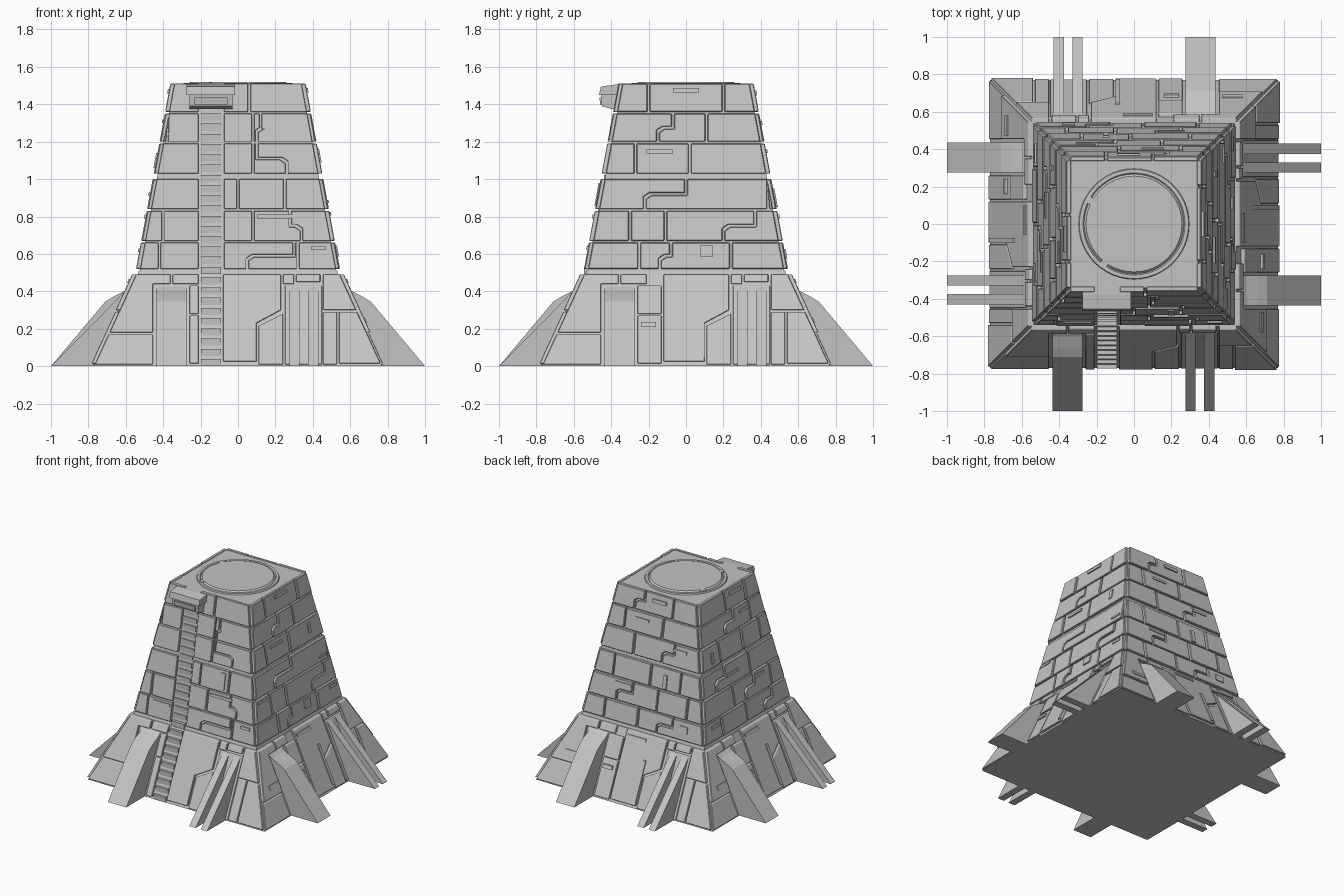
import bpy, bmesh, math
from mathutils import Matrix, Vector

cube = bpy.data.objects.get("Cube")
if cube:
    bpy.data.objects.remove(cube, do_unlink=True)

stone = bpy.data.materials.new("pale_grey_stone")
stone.use_nodes = True
stone.diffuse_color = (0.55, 0.55, 0.55, 1)
stone.node_tree.nodes["Principled BSDF"].inputs["Base Color"].default_value = (0.55, 0.55, 0.55, 1)

SPLIT, TOP = 0.5, 1.505
NAMES = ["front", "left", "back", "right"]
EDGE = 9  # stands for "as far as the corner"


def half(z):
    """Half width of the core at a height."""
    return 0.77 - 0.46 * z if z < SPLIT else 0.525 - 0.185 * (z - 0.51)


def finish(name, bm, bevel=0):
    bmesh.ops.recalc_face_normals(bm, faces=bm.faces)
    mesh = bpy.data.meshes.new(name)
    bm.to_mesh(mesh)
    bm.free()
    mesh.materials.append(stone)
    ob = bpy.data.objects.new(name, mesh)
    bpy.context.collection.objects.link(ob)
    if bevel:
        mod = ob.modifiers.new("chamfer", "BEVEL")
        mod.width, mod.segments = bevel, 1
        mod.limit_method = "ANGLE"
        mod.angle_limit = math.radians(50)
    return ob


def loft(bm, a, b):
    """Solid between two matching outlines."""
    va, vb = [bm.verts.new(p) for p in a], [bm.verts.new(p) for p in b]
    bm.faces.new(va)
    bm.faces.new(vb[::-1])
    for i in range(len(va)):
        j = (i + 1) % len(va)
        bm.faces.new((va[i], vb[i], vb[j], va[j]))


def on_side(side, u, out, z):
    return Matrix.Rotation(side * math.pi / 2, 3, "Z") @ Vector((u, -out, z))


def plate(bm, side, outline, d0, d1):
    """Plate lying on a sloping side, from an outline of (u, z) points."""
    def ring(d):
        pts = []
        for u, z in outline:
            h = half(z)
            pts.append(on_side(side, max(-h, min(h, u)), h + d, z))
        return pts
    loft(bm, ring(d0), ring(d1))


def rect(u0, u1, z0, z1):
    return [(u0, z0), (u1, z0), (u1, z1), (u0, z1)]


def slab(bm, side, profile, u0, u1):
    """Profile of (outward, z) points swept across a side."""
    loft(bm, *[[on_side(side, u, o, z) for o, z in profile] for u in (u0, u1)])


def square(h, z):
    return [(-h, -h, z), (h, -h, z), (h, h, z), (-h, h, z)]


# Cores of the skirt and the tower
for name, z0, z1 in (("skirt_core", 0, 0.49), ("tower_core", 0.505, TOP)):
    bm = bmesh.new()
    loft(bm, square(half(z0), z0), square(half(z1), z1))
    finish(name, bm)
bm = bmesh.new()
loft(bm, square(0.54, 0.48), square(0.53, 0.512))
finish("collar", bm)

# Tower panels: each row lists its joints; a pair is a stepped joint (bottom, top)
ROWS = [(0.52, 0.66), (0.67, 0.83), (0.84, 1.0), (1.03, 1.19), (1.2, 1.35), (1.36, 1.51)]
STAIR = (-0.205, -0.08)
FRONT = [[-0.42, (0.05, 0.3), 0.32], [-0.4, 0.08, (0.34, 0.28)], [0.0, 0.25],
         [0.08, (0.26, 0.1)], [-0.38, 0.08, (0.1, 0.12)], [0.06]]
LEFT = [[-0.25, (-0.14, -0.08), 0.24], [-0.3, -0.11, (0.2, 0.37)], [(-0.22, 0.0), 0.44],
        [-0.27, 0.02], [(-0.15, -0.07), 0.11], [-0.2, 0.2]]
BACK = [[-0.34, -0.05, (0.12, 0.25)], [(-0.25, -0.12), 0.1, 0.36], [-0.3, 0.02, 0.28],
        [-0.15, (0.1, 0.2)], [-0.25, 0.08], [(-0.18, -0.1), 0.15]]
RIGHT = [[-0.3, 0.0, (0.22, 0.32)], [-0.12, (0.02, 0.14), 0.34], [(-0.3, -0.18), 0.12],
         [-0.2, 0.08, 0.3], [(-0.1, 0.02), 0.22], [-0.05, 0.2]]
# Small raised slots: u, z, width, height
SLOTS = [[(0.2, 0.8, 0.19, 0.02), (0.2, 0.92, 0.035, 0.12), (-0.3, 0.635, 0.15, 0.02), (0.43, 0.63, 0.08, 0.02)],
         [(-0.4, 0.815, 0.11, 0.02), (0.11, 0.615, 0.07, 0.06), (0.37, 0.88, 0.09, 0.015),
          (-0.14, 1.148, 0.14, 0.02), (0.265, 1.125, 0.03, 0.075), (0, 1.475, 0.14, 0.025), (0.43, 0.63, 0.08, 0.02)],
         [(-0.2, 0.8, 0.14, 0.02), (0.15, 0.9, 0.03, 0.1), (0.25, 1.15, 0.12, 0.02),
          (-0.1, 1.3, 0.12, 0.02), (0.03, 1.46, 0.12, 0.025), (0.35, 0.6, 0.07, 0.05)],
         [(0.2, 0.8, 0.12, 0.02), (-0.1, 0.92, 0.14, 0.02), (-0.3, 1.1, 0.03, 0.08),
          (0.15, 1.31, 0.12, 0.02), (0.08, 1.47, 0.14, 0.025), (-0.38, 0.62, 0.1, 0.02)]]
GAP = 0.006


def joint(cut, z0, z1, shift):
    """Points of a panel joint from bottom to top."""
    if not isinstance(cut, tuple):
        return [(cut + shift, z0), (cut + shift, z1)]
    zm = (z0 + z1) / 2
    b, t = cut[0] + shift, cut[1] + shift
    rise = 0.02 if t > b else -0.02
    lift = -shift if t > b else shift
    return [(b, z0), (b, zm - 0.02 + lift), (b + rise * 1.5, zm + lift), (t, zm + lift), (t, z1)]


for side, layout in enumerate((FRONT, LEFT, BACK, RIGHT)):
    bm = bmesh.new()
    for r, ((z0, z1), cuts) in enumerate(zip(ROWS, layout)):
        spans = [(-EDGE, cuts + [EDGE])]
        if side == 0:
            low = [c for c in cuts if not isinstance(c, tuple) and c < STAIR[0]]
            spans = [(-EDGE, low + [STAIR[0]]), (STAIR[1], cuts[len(low):] + [EDGE])]
        for start, ends in spans:
            for n, end in enumerate(ends):
                left = joint(start, z0, z1, GAP)
                right = joint(end, z0, z1, -GAP)
                plate(bm, side, right + left[::-1], -0.005, 0.018 + 0.004 * ((n + r) % 2))
                start = end
    finish(NAMES[side] + "_tower_panels", bm, 0.004)
    bm = bmesh.new()
    for u, z, w, h in SLOTS[side]:
        plate(bm, side, rect(u - w / 2, u + w / 2, z - h / 2, z + h / 2), 0.015, 0.029)
    finish(NAMES[side] + "_tower_slots", bm)

# Skirt panels, buttresses and their frames
WIDE = [(0.5, 0), (1, 0), (0.71, 0.345), (0.66, 0.375), (0.6, 0.405), (0.57, 0.43), (0.5, 0.43)]
THIN = [(0.5, 0), (1, 0), (0.575, 0.43), (0.5, 0.43)]
for side in range(4):
    bm = bmesh.new()
    centre = STAIR[1] if side == 0 else -0.12
    plates = [
        (rect(-EDGE, -0.455, 0.01, 0.17), 0.012),
        ([(-EDGE, 0.18), (-0.455, 0.18), (-0.455, 0.44), (-0.36, 0.44), (-0.36, 0.49), (-EDGE, 0.49)], 0.022),
        (rect(-0.35, -0.21, 0.44, 0.49), 0.018),
        (rect(-0.26, -0.21 if side == 0 else -0.13, 0.015, 0.27), 0.015),
        (rect(-0.26, -0.21 if side == 0 else -0.13, 0.28, 0.43), 0.02),
        ([(centre, 0.025), (0.1, 0.025), (0.1, 0.23), (0.23, 0.3), (0.23, 0.49), (centre, 0.49)], 0.02),
        ([(0.11, 0.01), (0.24, 0.01), (0.24, 0.28), (0.11, 0.215)], 0.012),
        (rect(0.24, 0.3, 0.44, 0.49), 0.016),
        (rect(0.31, 0.44, 0.45, 0.49), 0.02),
        (rect(0.25, 0.45, 0.01, 0.43), 0.008),
        ([(0.455, 0.3), (EDGE, 0.3), (EDGE, 0.49), (0.455, 0.49)], 0.022),
        (rect(0.455, 0.53, 0.01, 0.29), 0.012),
        (rect(0.54, EDGE, 0.015, 0.29), 0.02),
    ]
    for outline, depth in plates:
        plate(bm, side, outline, -0.005, depth)
    finish(NAMES[side] + "_skirt_panels", bm, 0.003)
    if side:
        bm = bmesh.new()
        for slot in (rect(-0.1, 0.06, 0.445, 0.465), rect(0.075, 0.1, 0.05, 0.33),
                     rect(-0.58, -0.47, 0.23, 0.26), rect(-0.24, -0.16, 0.21, 0.235)):
            plate(bm, side, slot, 0.01, 0.028)
        finish(NAMES[side] + "_skirt_slots", bm)
    for name, profile, u0, u1 in (("wide", WIDE, -0.435, -0.275), ("inner_thin", THIN, 0.275, 0.33),
                                  ("outer_thin", THIN, 0.375, 0.43)):
        bm = bmesh.new()
        slab(bm, side, profile, u0, u1)
        finish(NAMES[side] + "_" + name + "_buttress", bm)

# Stairway up the front
bm = bmesh.new()
pitch, steps = 0.0547, 25
for i in range(steps):
    z0 = i * pitch
    z1 = z0 + pitch * 0.7
    out = half(z0) + 0.002
    slab(bm, 0, [(out - 0.05, z0), (out, z0), (out, z1), (out - 0.05, z1)], -0.198, -0.09)
finish("stairs", bm)

# Hooded doorway at the head of the stairs
bm = bmesh.new()
slab(bm, 0, [(0.33, 1.45), (0.465, 1.45), (0.455, 1.495), (0.38, 1.505), (0.33, 1.505)], -0.275, -0.015)
slab(bm, 0, [(0.33, 1.375), (0.4, 1.375), (0.45, 1.39), (0.455, 1.452), (0.33, 1.452)], -0.26, -0.03)
finish("door_hood", bm)
bm = bmesh.new()
slab(bm, 0, [(0.44, 1.4), (0.459, 1.4), (0.463, 1.437), (0.44, 1.437)], -0.235, -0.055)
finish("door_sill", bm)

# Round hatch on the roof, turned from a profile
bm = bmesh.new()
profile = [(0, 1.52), (0.256, 1.52), (0.267, 1.508), (0.273, 1.514), (0.292, 1.514), (0.298, 1.5)]
verts = [bm.verts.new((r, 0, z)) for r, z in profile]
edges = [bm.edges.new(pair) for pair in zip(verts, verts[1:])]
bmesh.ops.spin(bm, geom=verts + edges, cent=(0, 0, 0), axis=(0, 0, 1), angle=2 * math.pi, steps=48)
bmesh.ops.remove_doubles(bm, verts=bm.verts, dist=0.0005)
finish("roof_hatch", bm)

# Latches on the hatch rim
bm = bmesh.new()
for angle in (152, 233):
    spot = Matrix.Rotation(math.radians(angle), 4, "Z") @ Matrix.Translation((0.268, 0, 1.512))
    bmesh.ops.create_cube(bm, size=1, matrix=spot @ Matrix.Diagonal((0.03, 0.04, 0.016, 1)))
finish("hatch_latches", bm)
